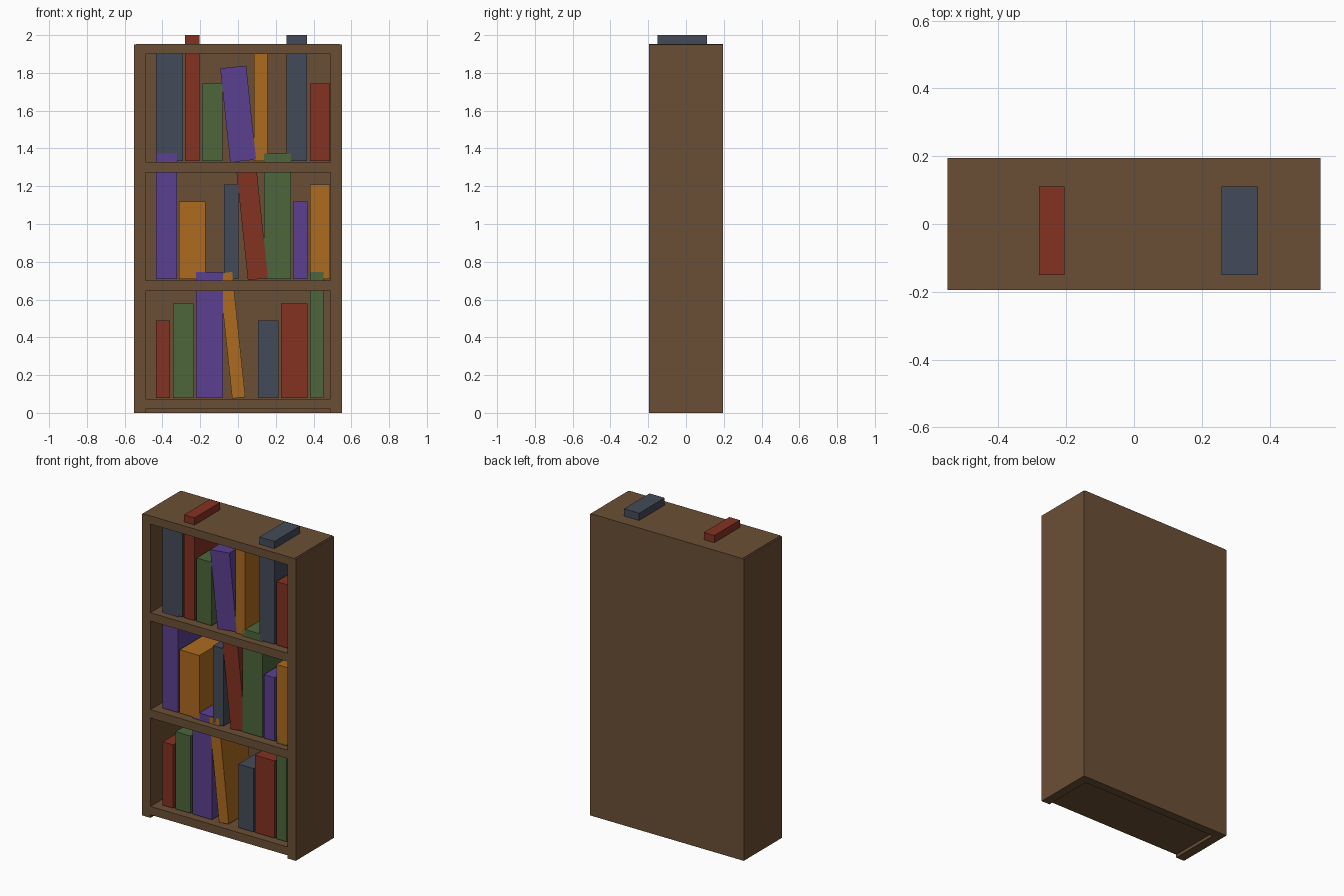
import bpy, math
from mathutils import Matrix, Vector

if "Cube" in bpy.data.objects:
    bpy.data.objects.remove(bpy.data.objects["Cube"])


def material(name, rgb):
    """Flat material from 0-255 sRGB values."""
    lin = [((c / 255 + 0.055) / 1.055) ** 2.4 for c in rgb]
    m = bpy.data.materials.new(name)
    m.diffuse_color = (*lin, 1)
    m.use_nodes = True
    m.node_tree.nodes["Principled BSDF"].inputs["Base Color"].default_value = m.diffuse_color
    return m


WOOD = material("brown wood", (107, 79, 53))
RED = material("red cover", (132, 50, 34))
SLATE = material("slate cover", (67, 75, 89))
GREEN = material("green cover", (77, 102, 59))
PURPLE = material("purple cover", (92, 64, 145))
ORANGE = material("orange cover", (173, 107, 32))


def box(name, x, y, z, mat, lean=0):
    """Box from (min, max) ranges, tilted about its bottom centre."""
    bpy.ops.mesh.primitive_cube_add(size=1)
    ob = bpy.context.object
    ob.name = name
    size = Vector((x[1] - x[0], y[1] - y[0], z[1] - z[0]))
    base = Vector((sum(x) / 2, sum(y) / 2, z[0]))
    ob.data.transform(Matrix.Translation(base)
                      @ Matrix.Rotation(math.radians(-lean), 4, 'Y')
                      @ Matrix.Translation((0, 0, size.z / 2))
                      @ Matrix.Diagonal((*size, 1)))
    ob.data.materials.append(mat)
    return ob


# Case: sides, back, shelves and top board
D = 0.195
for side, s in (("left", -1), ("right", 1)):
    box(f"{side}_side", sorted((s * 0.49, s * 0.55)), (-D, D), (0, 1.95), WOOD)
box("back_panel", (-0.49, 0.49), (0.14, D), (0, 1.93), WOOD)
for i, z in enumerate((0.02, 0.646, 1.273)):
    box(f"shelf_{i + 1}", (-0.49, 0.49), (-D, 0.14), (z, z + 0.054), WOOD)
box("top_board", (-0.54, 0.54), (-D, D), (1.9, 1.953), WOOD)

# Books per shelf: left x, width, height, colour, lean in degrees
S, M, L, XL = 0.41, 0.5, 0.59, 0.666
rows = {
    0.08: [(-0.434, 0.075, S, RED, 0), (-0.343, 0.107, M, GREEN, 0),
           (-0.222, 0.142, XL, PURPLE, 0), (-0.031, 0.07, XL, ORANGE, 6),
           (0.107, 0.108, S, SLATE, 0), (0.227, 0.14, M, RED, 0),
           (0.38, 0.072, XL, GREEN, 0)],
    0.708: [(-0.434, 0.11, XL, PURPLE, 0), (-0.312, 0.14, S, ORANGE, 0),
            (-0.074, 0.076, M, SLATE, 0), (0.052, 0.107, L, RED, 6),
            (0.138, 0.142, XL, GREEN, 0), (0.29, 0.077, S, PURPLE, 0),
            (0.38, 0.107, M, ORANGE, 0)],
    1.334: [(-0.434, 0.142, L, SLATE, 0), (-0.28, 0.075, XL, RED, 0),
            (-0.191, 0.108, S, GREEN, 0), (-0.042, 0.138, M, PURPLE, 6),
            (0.086, 0.07, L, ORANGE, 0), (0.258, 0.108, XL, SLATE, 0),
            (0.38, 0.107, S, RED, 0)],
}
for r, (z, books) in enumerate(rows.items()):
    for b, (x, w, h, mat, lean) in enumerate(books):
        box(f"book_{r + 1}_{b + 1}", (x, x + w), (-0.15, 0.11), (z, z + h), mat, lean)
